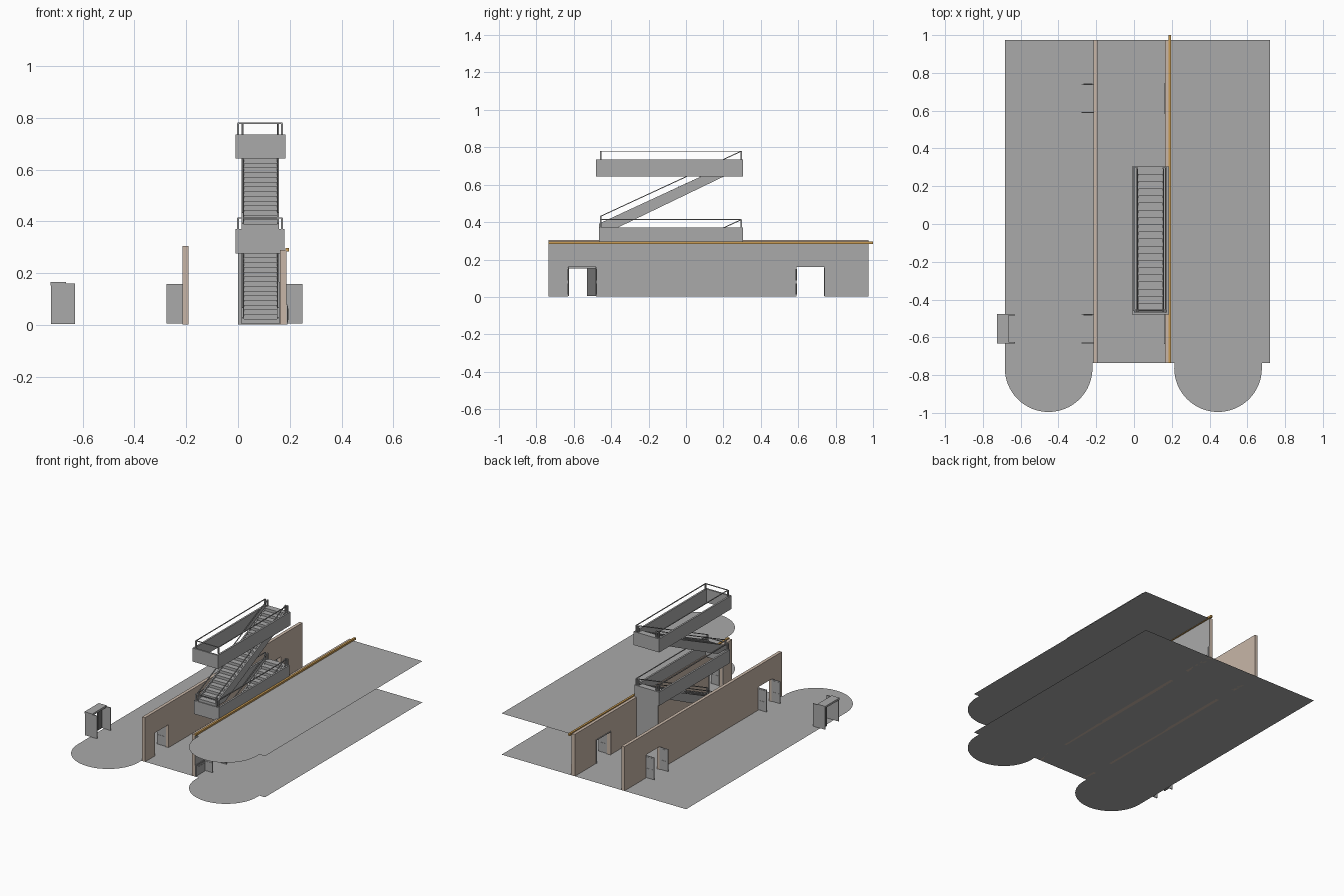
import bpy, bmesh, math
from mathutils import Vector

if "Cube" in bpy.data.objects:
    bpy.data.objects.remove(bpy.data.objects["Cube"])


def material(name, rgb):
    m = bpy.data.materials.new(name)
    m.diffuse_color = (*rgb, 1)
    m.use_nodes = True
    m.node_tree.nodes["Principled BSDF"].inputs["Base Color"].default_value = m.diffuse_color
    return m


GREY = material("plain grey", (0.40, 0.40, 0.40))
BEIGE = material("warm beige", (0.58, 0.47, 0.39))
ORANGE = material("ochre trim", (0.60, 0.34, 0.09))
DARK = material("dark grey", (0.16, 0.16, 0.16))


def finish(name, bm, *mats):
    bmesh.ops.recalc_face_normals(bm, faces=bm.faces)
    me = bpy.data.meshes.new(name)
    bm.to_mesh(me)
    bm.free()
    for m in mats:
        me.materials.append(m)
    ob = bpy.data.objects.new(name, me)
    bpy.context.collection.objects.link(ob)
    return ob


def prism(bm, profile, x0, x1):
    """Extrude a (y, z) profile along x."""
    a = [bm.verts.new((x0, y, z)) for y, z in profile]
    b = [bm.verts.new((x1, y, z)) for y, z in profile]
    bm.faces.new(a)
    bm.faces.new(b[::-1])
    n = len(a)
    for i in range(n):
        bm.faces.new((a[i], b[i], b[(i + 1) % n], a[(i + 1) % n]))


def box(bm, x0, x1, y0, y1, z0, z1):
    prism(bm, [(y0, z0), (y1, z0), (y1, z1), (y0, z1)], x0, x1)


def bar(bm, p, q, t=0.005):
    """Thin square bar between two points."""
    p, q = Vector(p), Vector(q)
    d = (q - p).normalized()
    s = d.cross(Vector((0, 0, 1)))
    s = s.normalized() if s.length > 0.01 else Vector((1, 0, 0))
    u = s.cross(d)
    r = [(s * i + u * j) * t / 2 for i, j in ((-1, -1), (1, -1), (1, 1), (-1, 1))]
    a = [bm.verts.new(p + o) for o in r]
    b = [bm.verts.new(q + o) for o in r]
    bm.faces.new(a)
    bm.faces.new(b[::-1])
    for i in range(4):
        bm.faces.new((a[i], b[i], b[(i + 1) % 4], a[(i + 1) % 4]))


def arc(cx, cy, r, n=32):
    return [(cx + r * math.cos(math.pi + math.pi * i / n),
             cy + r * math.sin(math.pi + math.pi * i / n)) for i in range(n + 1)]


def floor(name, outline, z):
    bm = bmesh.new()
    bm.faces.new([bm.verts.new((x, y, z)) for x, y in outline])
    ob = finish(name, bm, GREY)
    if ob.data.polygons[0].normal.z < 0:
        ob.data.flip_normals()


FRONT, BACK = -0.735, 0.975
DOORS = [(-0.63, -0.48), (0.59, 0.74)]

# Floors with rounded front bays
right_bay = [(0.215, FRONT)] + arc(0.445, -0.763, 0.232) + [(0.677, FRONT), (0.72, FRONT), (0.72, BACK)]
left_bay = arc(-0.452, -0.763, 0.232) + [(-0.22, FRONT)]
floor("ground_floor", left_bay + right_bay + [(-0.684, BACK)], 0.002)
floor("upper_floor", [(0.19, FRONT)] + right_bay + [(0.19, BACK)], 0.285)


# Long walls with door openings
def wall(name, x0, x1, top):
    pts = [(FRONT, 0.002)]
    for a, b in DOORS:
        pts += [(a, 0.002), (a, 0.16), (b, 0.16), (b, 0.002)]
    pts += [(BACK, 0.002), (BACK, top), (FRONT, top)]
    bm = bmesh.new()
    prism(bm, pts, x0, x1)
    return finish(name, bm, BEIGE, GREY)


wall("left_wall", -0.214, -0.192, 0.305)
right_wall = wall("right_wall", 0.163, 0.188, 0.29)
for f in right_wall.data.polygons:
    if f.normal.x > 0.9:
        f.material_index = 1

# Trim along the top of the right wall
bm = bmesh.new()
box(bm, 0.183, 0.197, FRONT, 1.0, 0.283, 0.297)
finish("wall_trim", bm, ORANGE)

# Panelled wainscot on the outside of the right wall
bm = bmesh.new()
for a, b, n in ((FRONT, -0.63, 1), (-0.48, 0.59, 11), (0.74, BACK, 2)):
    box(bm, 0.188, 0.191, a, b, 0.002, 0.08)
    w = (b - a) / n
    for i in range(n):
        y0, y1 = a + i * w + 0.006, a + (i + 1) * w - 0.006
        box(bm, 0.191, 0.194, y0, y1, 0.01, 0.073)
        box(bm, 0.194, 0.196, y0 + 0.01, y1 - 0.01, 0.02, 0.063)
finish("wainscot", bm, GREY)

# Open door leaves with raised panels
for name, x0, x1 in (("left_doors", -0.277, -0.212), ("right_doors", 0.188, 0.25)):
    bm = bmesh.new()
    for pair in DOORS:
        for y in pair:
            box(bm, x0, x1, y - 0.002, y + 0.002, 0.006, 0.158)
            for z0, z1 in ((0.014, 0.072), (0.088, 0.15)):
                box(bm, x0 + 0.009, x1 - 0.009, y - 0.0035, y + 0.0035, z0, z1)
    finish(name, bm, GREY)

# Door frames on the inner face of the right wall
bm = bmesh.new()
for a, b in DOORS:
    box(bm, 0.159, 0.163, a - 0.005, a, 0.002, 0.165)
    box(bm, 0.159, 0.163, b, b + 0.005, 0.002, 0.165)
    box(bm, 0.159, 0.163, a - 0.005, b + 0.005, 0.16, 0.165)
finish("door_frames", bm, GREY)

# Small entrance porch on the left
bm = bmesh.new()
for y in (-0.629, -0.481):
    box(bm, -0.722, -0.63, y - 0.003, y + 0.003, 0.004, 0.16)
box(bm, -0.725, -0.665, -0.633, -0.477, 0.152, 0.165)
finish("entrance_porch", bm, GREY)
bm = bmesh.new()
box(bm, -0.70, -0.695, -0.53, -0.484, 0.004, 0.153)
finish("porch_leaf", bm, DARK)

# Staircase: two identical flights with opening surrounds and rails
Y0, Y1, RISE, STEPS = -0.46, 0.30, 0.366, 20
SLOPE = RISE / (Y1 - Y0)
for level, z0 in (("lower", 0.004), ("upper", 0.37)):
    z1 = z0 + RISE
    foot = [(Y1, z1 - 0.045), (Y0 + 0.045 / SLOPE, z0)]
    # Treads
    pts = [(Y0, z0)]
    dy, dz = (Y1 - Y0) / STEPS, RISE / STEPS
    for i in range(STEPS):
        pts += [(Y0 + i * dy, z0 + (i + 1) * dz), (Y0 + (i + 1) * dy, z0 + (i + 1) * dz)]
    bm = bmesh.new()
    prism(bm, pts + foot, 0.022, 0.15)
    finish(level + "_steps", bm, GREY)
    # Side stringers
    bm = bmesh.new()
    for x in (0.014, 0.15):
        prism(bm, [(Y0 - 0.005, z0), (Y0 - 0.005, z0 + 0.022), (Y1 - 0.02, z1)] + [(Y1, z1)] + foot, x, x + 0.009)
    finish(level + "_stringers", bm, GREY)
    # Hollow surround of the floor opening
    fy, xr = (-0.465, 0.18) if level == "lower" else (-0.48, 0.184)
    bm = bmesh.new()
    box(bm, -0.01, 0.002, fy, 0.305, z1 - 0.093, z1)
    box(bm, xr - 0.012, xr, fy, 0.305, z1 - 0.093, z1)
    box(bm, 0.002, xr - 0.012, fy, fy + 0.012, z1 - 0.093, z1)
    box(bm, 0.002, xr - 0.012, 0.297, 0.305, z1 - 0.093, z1)
    finish(level + "_surround", bm, GREY)
    # Guard rails around the opening and sloping handrails
    bm = bmesh.new()
    zt = z1 + 0.043
    for x in (0.0, 0.17):
        for y in (-0.455, 0.295):
            bar(bm, (x, y, z1), (x, y, zt), 0.009)
        bar(bm, (x, -0.455, zt), (x, 0.295, zt))
    bar(bm, (0.0, -0.455, zt), (0.17, -0.455, zt))
    for x in (0.018, 0.155):
        bar(bm, (x, -0.455, z0 + 0.062), (x, 0.295, zt))
        bar(bm, (x, -0.455, z0), (x, -0.455, z0 + 0.062), 0.008)
        bar(bm, (x, 0.295, z1), (x, 0.295, zt), 0.008)
    finish(level + "_rails", bm, GREY)

# Panel closing the back of the lower flight
bm = bmesh.new()
box(bm, 0.0, 0.162, 0.298, 0.304, 0.002, 0.28)
finish("stair_back_panel", bm, GREY)
